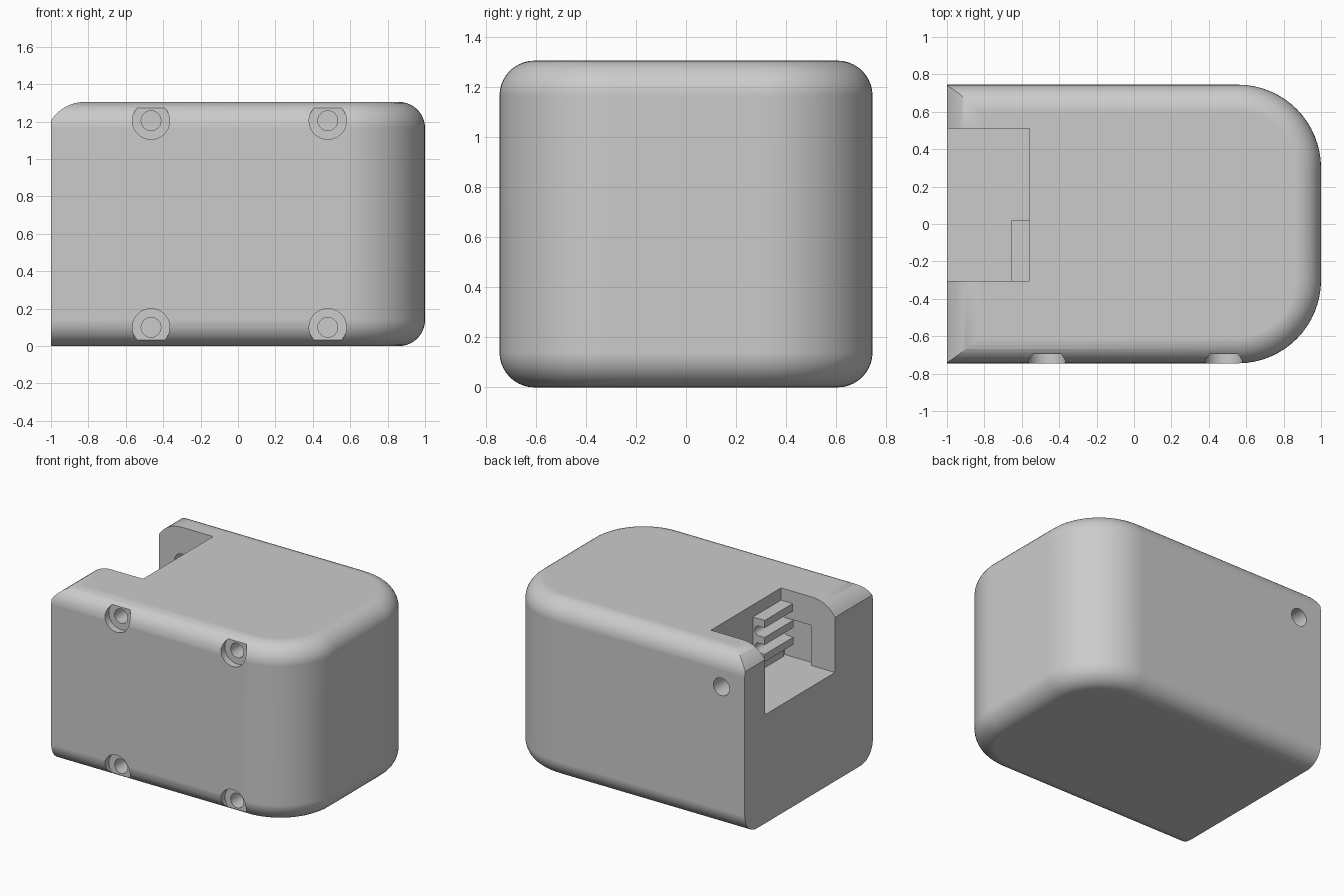
import bpy, bmesh, math
from mathutils import Vector

cube = bpy.data.objects.get("Cube")
if cube:
    bpy.data.objects.remove(cube, do_unlink=True)

grey = bpy.data.materials.new("light grey plastic")
grey.use_nodes = True
colour = (0.6, 0.6, 0.6, 1)
grey.diffuse_color = colour
grey.node_tree.nodes["Principled BSDF"].inputs["Base Color"].default_value = colour

W, D, H = 1.0, 0.745, 1.305      # half length, half depth, height
CORNER, EDGE = 0.445, 0.14       # plan corner radius, edge rounding


def arc(cx, cy, r, start, end, n):
    angles = [math.radians(start + (end - start) * i / n) for i in range(n + 1)]
    return [(cx + r * math.cos(a), cy + r * math.sin(a)) for a in angles]


def prism(name, points, start, end, axis="z"):
    """Extrude a 2D outline along z, or an x-z outline along y."""
    def place(p, t):
        return (p[0], p[1], t) if axis == "z" else (p[0], t, p[1])
    bm = bmesh.new()
    face = bm.faces.new([bm.verts.new(place(p, start)) for p in points])
    new = bmesh.ops.extrude_face_region(bm, geom=[face])["geom"]
    shift = Vector(place((0, 0), end - start))
    bmesh.ops.translate(bm, vec=shift, verts=[g for g in new if isinstance(g, bmesh.types.BMVert)])
    bmesh.ops.recalc_face_normals(bm, faces=bm.faces)
    mesh = bpy.data.meshes.new(name)
    bm.to_mesh(mesh)
    bm.free()
    mesh.materials.append(grey)
    obj = bpy.data.objects.new(name, mesh)
    bpy.context.collection.objects.link(obj)
    return obj


def box(name, x0, x1, y0, y1, z0, z1):
    return prism(name, [(x0, y0), (x1, y0), (x1, y1), (x0, y1)], z0, z1)


def activate(obj):
    bpy.ops.object.select_all(action="DESELECT")
    obj.select_set(True)
    bpy.context.view_layer.objects.active = obj


def cut(obj, cutter):
    cutter.hide_render = True
    mod = obj.modifiers.new("cut", "BOOLEAN")
    mod.operation = "DIFFERENCE"
    mod.solver = "EXACT"
    mod.object = cutter
    activate(obj)
    bpy.ops.object.modifier_apply(modifier=mod.name)
    bpy.data.objects.remove(cutter, do_unlink=True)


# Housing: square at one end, rounded plan corners at the other
plan = [(-W, -D)]
plan += arc(W - CORNER, -D + CORNER, CORNER, -90, 0, 16)
plan += arc(W - CORNER, D - CORNER, CORNER, 0, 90, 16)
plan += [(-W, D)]
body = prism("housing", plan, 0, H)

# Round the top and bottom rims, leaving the square end alone
bm = bmesh.new()
bm.from_mesh(body.data)
rim = [e for e in bm.edges
       if abs(e.verts[0].co.z - e.verts[1].co.z) < 0.001
       and not all(v.co.x < -W + 0.001 for v in e.verts)]
bmesh.ops.bevel(bm, geom=rim, offset=EDGE, offset_type="OFFSET", segments=10,
                profile=0.5, affect="EDGES", clamp_overlap=False)
bm.to_mesh(body.data)
bm.free()

# Softened top edge of the square end
R = 0.212
lead = [p for p in arc(-0.82, H - R, R, 90, 148, 8)]
cut(body, prism("end_round_cutter", lead + [(-1.1, lead[-1][1] - 0.07), (-1.1, 1.4), (-0.82, 1.4)],
                -1, 1, "y"))

# Open connector bay and the shallow pocket in its side wall
FLOOR, BACK, SIDE = 0.80, -0.56, -0.305
cut(body, box("bay_cutter", -1.2, BACK, SIDE, 0.51, FLOOR, 1.5))
cut(body, box("pocket_cutter", -0.81, BACK, SIDE - 0.04, SIDE + 0.1, FLOOR, 1.095))

# Hole through the other side wall of the bay
cut(body, prism("side_hole_cutter", arc(-0.81, 1.045, 0.065, 0, 345, 23), 0.4, 0.9, "y"))

# Four counterbored screw holes on the front
for x in (-0.465, 0.48):
    for z in (0.1, 1.205):
        cut(body, prism("counterbore_cutter", arc(x, z, 0.1, 0, 350, 35), -1, -0.695, "y"))
        cut(body, prism("screw_hole_cutter", arc(x, z, 0.053, 0, 345, 23), -1, -0.4, "y"))

# Ribbed contact block: three fins with round-bottomed grooves between them
TIP, PITCH, THICK = -0.655, 0.125, 0.055
r = (PITCH - THICK) / 2
top = 1.215
outline = [(BACK + 0.01, top)]
for i in range(3):
    z = top - i * PITCH
    outline += [(TIP, z), (TIP, z - THICK)]
    if i < 2:
        outline += arc(-0.573 - r, z - THICK - r, r, 90, -90, 10)
low = top - 2 * PITCH - THICK
outline += arc(-0.573 - r, low - r, r, 90, 0, 6)
outline += [(-0.573, FLOOR - 0.01), (BACK + 0.01, FLOOR - 0.01)]
fins = prism("contact_fins", outline, SIDE - 0.01, 0.02, "y")

for obj in (body, fins):
    activate(obj)
    bpy.ops.object.shade_smooth_by_angle(angle=math.radians(30))
    weighted = obj.modifiers.new("weighted normals", "WEIGHTED_NORMAL")
    weighted.keep_sharp = True
